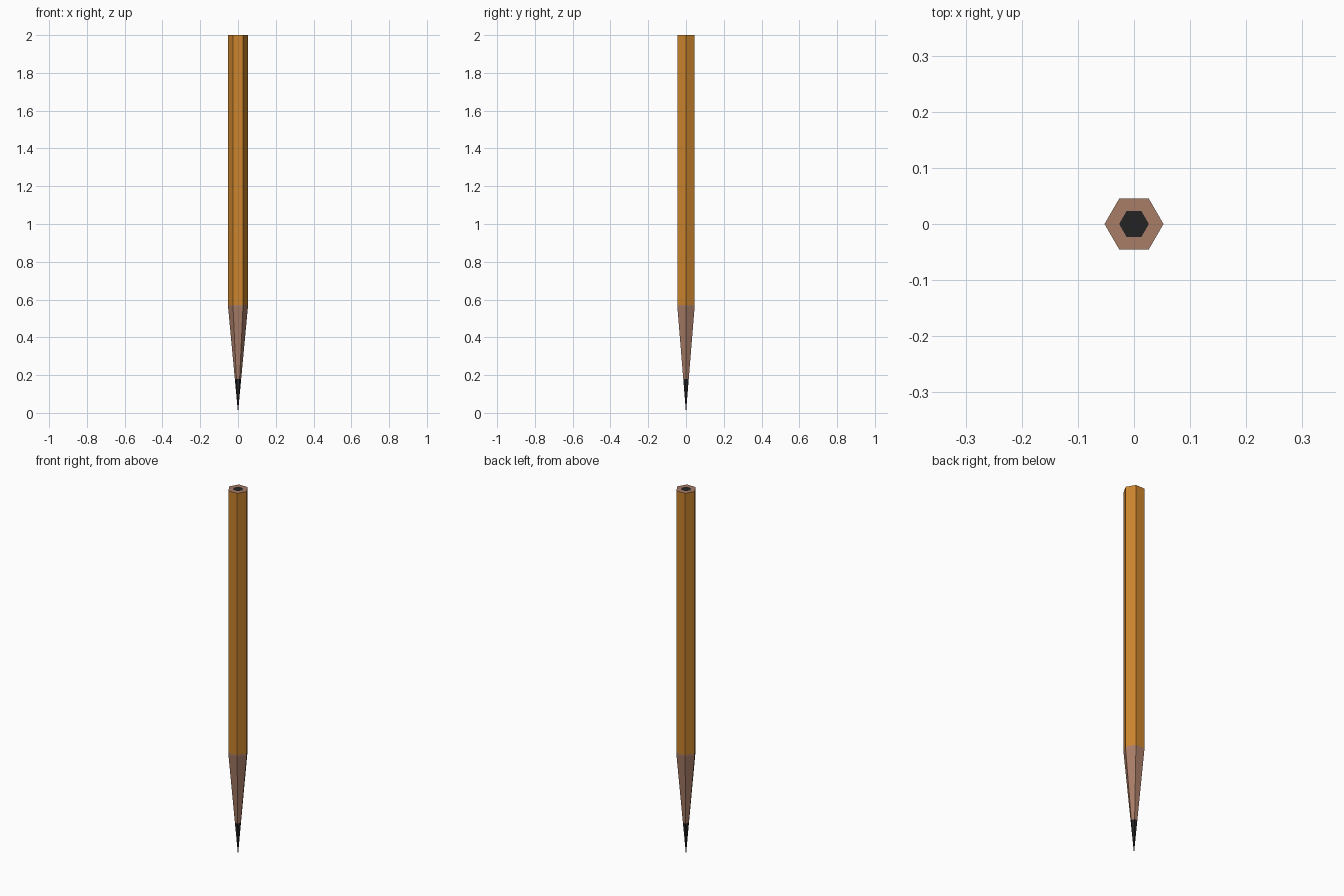
import bpy, bmesh, math

if "Cube" in bpy.data.objects:
    bpy.data.objects.remove(bpy.data.objects["Cube"])


def material(name, srgb):
    m = bpy.data.materials.new(name)
    lin = [((c / 255 + 0.055) / 1.055) ** 2.4 for c in srgb]
    m.diffuse_color = (*lin, 1)
    m.use_nodes = True
    m.node_tree.nodes["Principled BSDF"].inputs["Base Color"].default_value = m.diffuse_color
    return m


PAINT = material("orange paint", (204, 133, 46))
WOOD = material("bare wood", (168, 125, 103))
LEAD = material("graphite", (36, 36, 37))


def hex_part(name, profile, mats, pick):
    """Lathe a (radius, z) profile with six sides; pick(i) gives the band's material."""
    bm = bmesh.new()
    rings = []
    for r, z in profile:
        if r == 0:
            rings.append([bm.verts.new((0, 0, z))] * 6)
        else:
            rings.append([bm.verts.new((r * math.cos(k * math.pi / 3),
                                        r * math.sin(k * math.pi / 3), z)) for k in range(6)])
    for i, (a, b) in enumerate(zip(rings, rings[1:])):
        for k in range(6):
            n = (k + 1) % 6
            loop = list(dict.fromkeys((a[k], a[n], b[n], b[k])))
            bm.faces.new(loop).material_index = pick(i)
    bmesh.ops.recalc_face_normals(bm, faces=bm.faces)
    me = bpy.data.meshes.new(name)
    bm.to_mesh(me)
    bm.free()
    for m in mats:
        me.materials.append(m)
    ob = bpy.data.objects.new(name, me)
    bpy.context.collection.objects.link(ob)
    return ob


R, CORE, BREAK, LEAD_Z, TOP = 0.0525, 0.0265, 0.56, 0.18, 2.0

# Whole pencil: tip, sharpened cone, bare strip, painted shaft, end ring, end core
hex_part("pencil",
         [(0, 0), (R * LEAD_Z / BREAK, LEAD_Z), (R, BREAK), (R, BREAK + 0.01),
          (R, TOP), (CORE, TOP), (0, TOP)],
         [PAINT, WOOD, LEAD],
         lambda i: (2, 1, 1, 0, 1, 2)[i])
